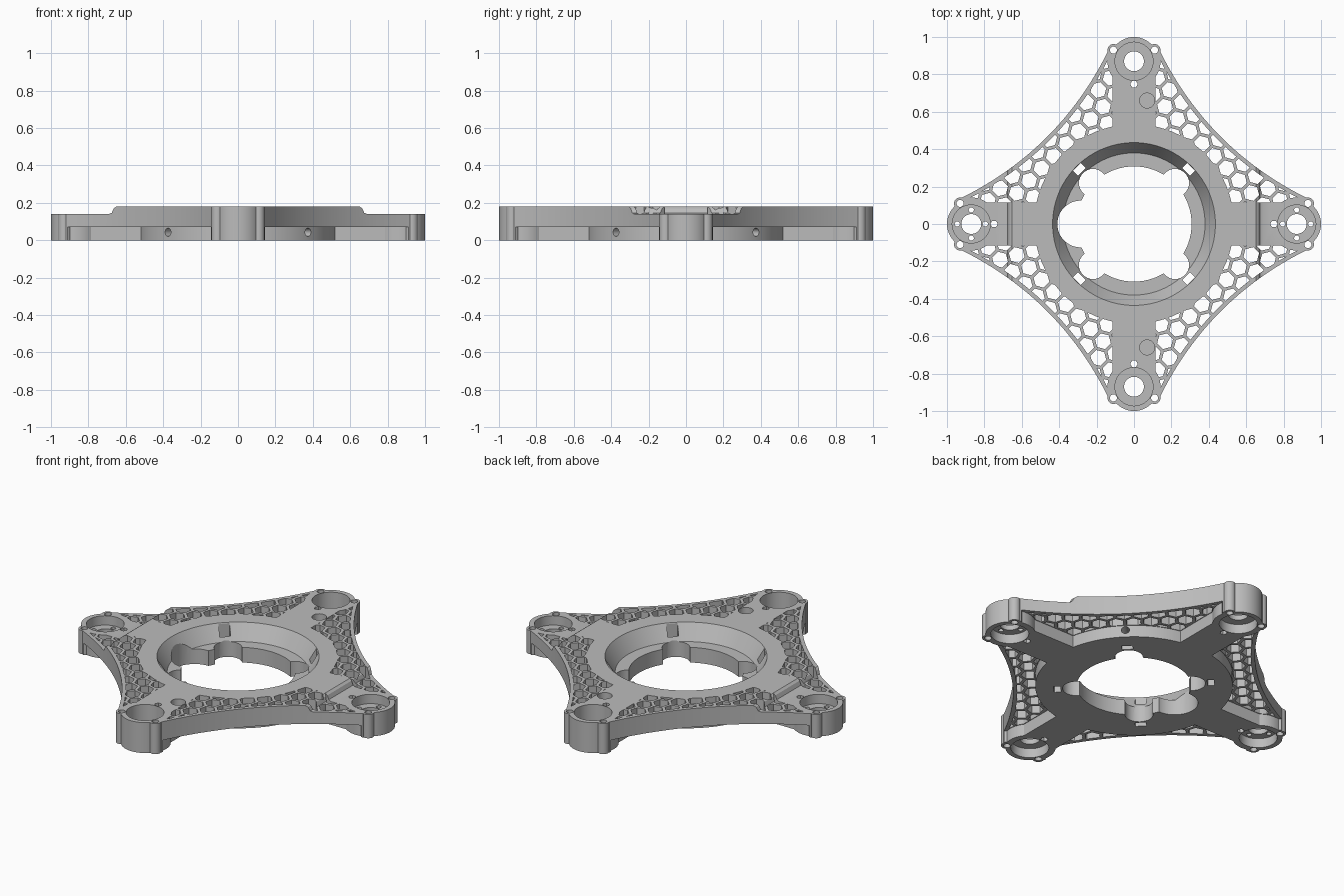
import bpy, bmesh, math
from mathutils import Matrix, Vector

if "Cube" in bpy.data.objects:
    bpy.data.objects.remove(bpy.data.objects["Cube"])

HEIGHT, DECK, TIP = 0.18, 0.07, 0.87
QUARTERS = [math.pi / 2 * i for i in range(4)]


def polar(r, a):
    return Vector((r * math.cos(a), r * math.sin(a)))


def spin(p, a):
    return Vector(p) @ Matrix.Rotation(-a, 2)


def circle(c, r, n=48, turn=0):
    return [Vector(c) + polar(r, turn + 2 * math.pi * i / n) for i in range(n)]


def box(x0, x1, half, a=0):
    return [spin(p, a) for p in ((x0, -half), (x1, -half), (x1, half), (x0, half))]


def prisms(name, outlines, z0, z1):
    """One object holding an upright prism for each outline."""
    bm = bmesh.new()
    for pts in outlines:
        low = [bm.verts.new((p[0], p[1], z0)) for p in pts]
        top = [bm.verts.new((p[0], p[1], z1)) for p in pts]
        bm.faces.new(low[::-1])
        bm.faces.new(top)
        for i in range(len(pts)):
            j = (i + 1) % len(pts)
            bm.faces.new((low[i], low[j], top[j], top[i]))
    return finish(name, bm)


def finish(name, bm):
    bmesh.ops.recalc_face_normals(bm, faces=bm.faces)
    mesh = bpy.data.meshes.new(name)
    bm.to_mesh(mesh)
    bm.free()
    obj = bpy.data.objects.new(name, mesh)
    bpy.context.collection.objects.link(obj)
    return obj


def combine(obj, other, how):
    """Boolean the second object into the first, then discard it."""
    mod = obj.modifiers.new("cut", 'BOOLEAN')
    mod.operation, mod.object, mod.solver = how, other, 'EXACT'
    mod.use_self = how == 'UNION'
    bpy.context.view_layer.objects.active = obj
    bpy.ops.object.modifier_apply(modifier=mod.name)
    bpy.data.objects.remove(other)


def star(inset):
    """Four-pointed outline with concave sides."""
    pts = []
    for a in QUARTERS:
        for i in range(25):
            t = i / 12 - 1
            r = 0.75 - 0.092 * (1 - t * t) - inset
            pts.append(spin((r, t * 0.55), a + math.pi / 4))
    return pts


def lobes():
    return [spin((0.93, s * 0.11), a) for a in QUARTERS for s in (-1, 1)]


def core(name, grow, z0, z1):
    """Central disc, four arms and the round mounts."""
    obj = prisms(name, [circle((0, 0), 0.53 + grow, 96)], z0, z1)
    for i in (0, 1):
        combine(obj, prisms("arms", [box(-0.8, 0.8, 0.11 + grow, QUARTERS[i])], z0, z1), 'UNION')
    combine(obj, prisms("mounts", [circle(spin((TIP, 0), a), 0.138 + grow) for a in QUARTERS], z0, z1), 'UNION')
    combine(obj, prisms("corners", [circle(p, 0.04 + grow, 24) for p in lobes()], z0, z1), 'UNION')
    return obj


# Full-height blank
frame = prisms("quad_frame", [star(0)], 0, HEIGHT)
combine(frame, prisms("tips", [circle(spin((TIP, 0), a), 0.13) for a in QUARTERS], 0, HEIGHT), 'UNION')
combine(frame, prisms("ears", [circle(p, 0.032, 24) for p in lobes()], 0, HEIGHT), 'UNION')

# Recess under the lattice deck, leaving the core and mounts standing
under = prisms("undercut", [box(-1.3, 1.3, 1.3)], -0.1, DECK)
combine(under, core("core_lower", 0, -0.2, 0.3), 'DIFFERENCE')
combine(frame, under, 'DIFFERENCE')

# Honeycomb openings along each concave side
PITCH = 0.093
cells = []
for a in QUARTERS:
    for row in range(-2, 6):
        for col in range(-6, 7):
            x = 0.48 + row * PITCH * math.sqrt(3) / 2
            y = (col + 0.5 * (row % 2)) * PITCH
            if abs(y) < x - 0.08:
                turn = a + math.pi / 4
                cells.append(circle(spin((x, y), turn), 0.044, 6, turn))
comb = prisms("honeycomb", cells, 0.03, 0.4)
combine(comb, prisms("rim_limit", [star(0.022)], -0.1, 0.5), 'INTERSECT')
combine(comb, core("core_upper", 0.004, -0.2, 0.6), 'DIFFERENCE')
combine(frame, comb, 'DIFFERENCE')

# Tapered central bore
bm = bmesh.new()
bmesh.ops.create_cone(bm, cap_ends=True, segments=96, radius1=0.38, radius2=0.4905, depth=0.18,
                      matrix=Matrix.Translation((0, 0, 0.18)))
combine(frame, finish("bore", bm), 'DIFFERENCE')

# Bottom opening with corner notches and one larger side notch
for pts in [circle((0, 0), 0.308, 72), circle((-0.285, 0), 0.125)]:
    combine(frame, prisms("opening", [pts], -0.1, 0.3), 'DIFFERENCE')
diagonals = [a + math.pi / 4 for a in QUARTERS]
combine(frame, prisms("notches", [circle(polar(0.31, a), 0.075, 32) for a in diagonals], -0.1, 0.15), 'DIFFERENCE')
combine(frame, prisms("slots", [box(0.395, 0.432, 0.03, a) for a in diagonals], -0.1, 0.3), 'DIFFERENCE')

# Sideways screw holes through the core wall
bm = bmesh.new()
for a in diagonals:
    place = Matrix.Rotation(a, 4, 'Z') @ Matrix.Translation((0.49, 0, 0.043)) @ Matrix.Rotation(math.pi / 2, 4, 'Y')
    bmesh.ops.create_cone(bm, cap_ends=True, segments=20, radius1=0.022, radius2=0.022, depth=0.16, matrix=place)
combine(frame, finish("side_holes", bm), 'DIFFERENCE')

# Mount pockets above and below a thin floor, with shaft holes
mounts = [spin((TIP, 0), a) for a in QUARTERS]
combine(frame, prisms("pockets_top", [circle(p, 0.102) for p in mounts], 0.085, 0.4), 'DIFFERENCE')
combine(frame, prisms("pockets_bottom", [circle(p, 0.102) for p in mounts], -0.1, 0.055), 'DIFFERENCE')
holes = [circle(p, 0.053, 32) for p in mounts]
holes += [circle(p, 0.019, 16) for p in lobes()]
holes += [circle(spin((0.748, 0), a), 0.02, 6) for a in QUARTERS]
for p in mounts[::2]:
    holes += [circle(p + polar(0.075, a), 0.014, 16) for a in QUARTERS]
combine(frame, prisms("holes", holes, -0.1, 0.4), 'DIFFERENCE')

# Blind cable holes on the front and back arms
combine(frame, prisms("cable_holes", [circle((0.07, s * 0.66), 0.04, 32) for s in (-1, 1)], 0.1, 0.4), 'DIFFERENCE')

# Lowered left and right arms with a short ramp
bm = bmesh.new()
profile = [(0.69, 0.14), (0.675, 0.147), (0.665, 0.17), (0.65, 0.181), (0.65, 0.4), (1.3, 0.4), (1.3, 0.14)]
for s in (-1, 1):
    face = bm.faces.new([bm.verts.new((s * x, -0.5, z)) for x, z in profile])
    moved = bmesh.ops.extrude_face_region(bm, geom=[face])["geom"]
    bmesh.ops.translate(bm, vec=(0, 1, 0), verts=[v for v in moved if isinstance(v, bmesh.types.BMVert)])
combine(frame, finish("arm_steps", bm), 'DIFFERENCE')

# Plain grey finish
grey = bpy.data.materials.new("grey_plastic")
grey.use_nodes = True
grey.diffuse_color = (0.5, 0.5, 0.5, 1)
grey.node_tree.nodes["Principled BSDF"].inputs["Base Color"].default_value = (0.5, 0.5, 0.5, 1)
frame.data.materials.clear()
frame.data.materials.append(grey)
bpy.ops.object.select_all(action='DESELECT')
frame.select_set(True)
bpy.context.view_layer.objects.active = frame
bpy.ops.object.shade_smooth_by_angle(angle=math.radians(30))
